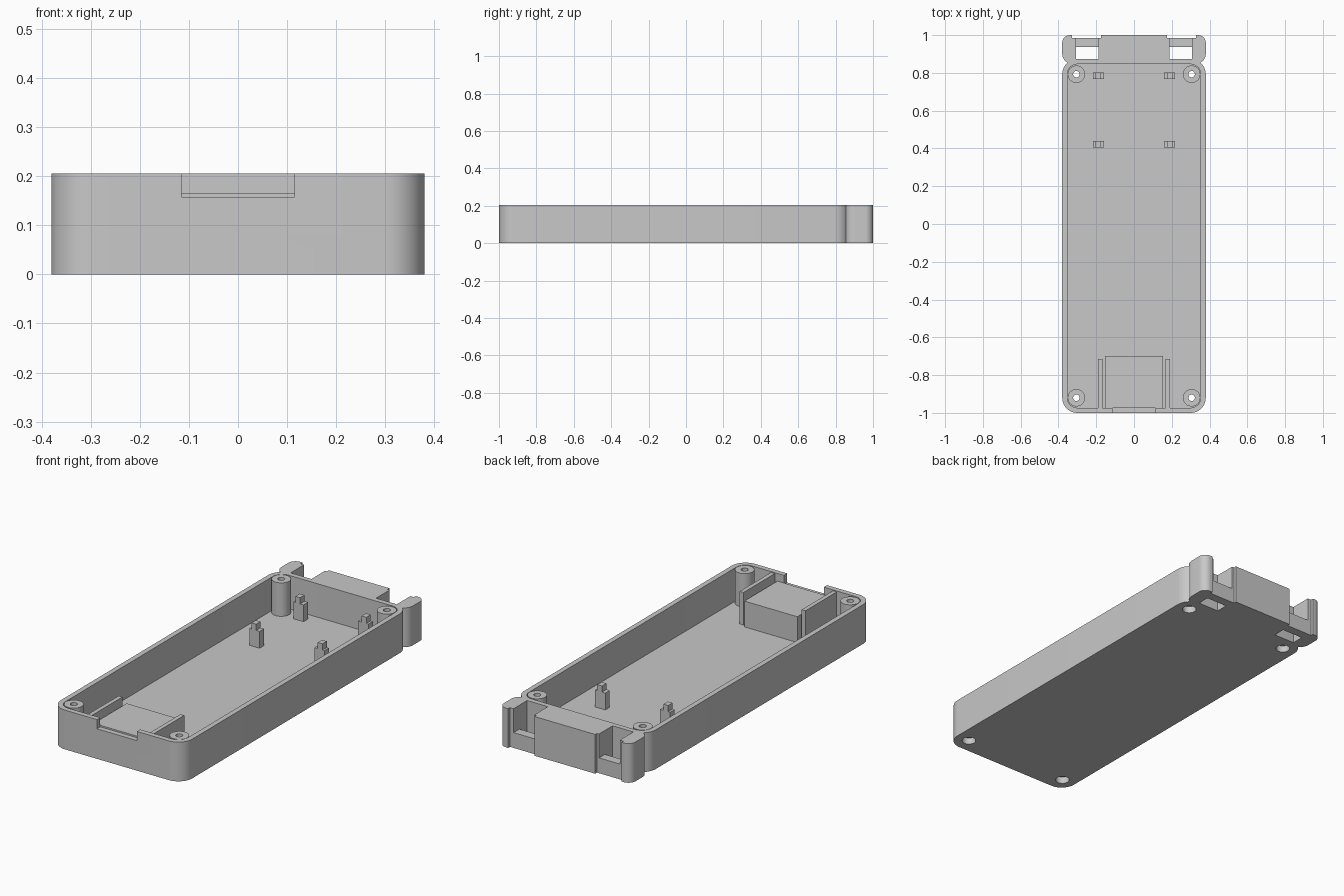
import bpy, bmesh, math

cube = bpy.data.objects.get("Cube")
if cube:
    bpy.data.objects.remove(cube, do_unlink=True)

grey = bpy.data.materials.new("plain grey")
grey.use_nodes = True
colour = (0.58, 0.58, 0.58, 1)
grey.diffuse_color = colour
grey.node_tree.nodes["Principled BSDF"].inputs["Base Color"].default_value = colour

HEIGHT, FLOOR, WALL = 0.205, 0.03, 0.027
HALF, FRONT, BACK, RADIUS = 0.38, -1.0, 0.873, 0.08
POSTS = [(sx * 0.305, y) for sx in (-1, 1) for y in (-0.92, 0.793)]


def rounded(corners, steps=12):
    """Counter-clockwise outline from (x, y, radius); rounded corners are right angles."""
    out = []
    for i, (x, y, r) in enumerate(corners):
        if not r:
            out.append((x, y))
            continue
        px, py, _ = corners[i - 1]
        nx, ny, _ = corners[(i + 1) % len(corners)]
        a = math.atan2(py - y, px - x)
        b = math.atan2(ny - y, nx - x)
        cx = x + r * (math.cos(a) + math.cos(b))
        cy = y + r * (math.sin(a) + math.sin(b))
        for k in range(steps + 1):
            t = b + math.pi + math.pi / 2 * k / steps
            out.append((cx + r * math.cos(t), cy + r * math.sin(t)))
    return out


def prism(name, outline, z0, z1):
    bm = bmesh.new()
    face = bm.faces.new([bm.verts.new((x, y, z0)) for x, y in outline])
    top = bmesh.ops.extrude_face_region(bm, geom=[face])["geom"]
    bmesh.ops.translate(bm, vec=(0, 0, z1 - z0),
                        verts=[v for v in top if isinstance(v, bmesh.types.BMVert)])
    bmesh.ops.recalc_face_normals(bm, faces=bm.faces)
    mesh = bpy.data.meshes.new(name)
    bm.to_mesh(mesh)
    bm.free()
    mesh.materials.append(grey)
    ob = bpy.data.objects.new(name, mesh)
    bpy.context.collection.objects.link(ob)
    return ob


def rect(x0, x1, y0, y1, r=0):
    return rounded([(x0, y0, r), (x1, y0, r), (x1, y1, r), (x0, y1, r)])


def box(name, x0, x1, y0, y1, z0, z1):
    return prism(name, rect(x0, x1, y0, y1), z0, z1)


def cylinder(name, x, y, r, z0, z1, n=40):
    ring = [(x + r * math.cos(math.tau * k / n), y + r * math.sin(math.tau * k / n))
            for k in range(n)]
    return prism(name, ring, z0, z1)


def activate(ob):
    bpy.ops.object.select_all(action="DESELECT")
    ob.select_set(True)
    bpy.context.view_layer.objects.active = ob


def combine(target, tool, operation):
    mod = target.modifiers.new("cut", "BOOLEAN")
    mod.operation, mod.solver, mod.object = operation, "EXACT", tool
    activate(target)
    bpy.ops.object.modifier_apply(modifier=mod.name)
    bpy.data.objects.remove(tool, do_unlink=True)


# Open tray with rounded corners
tray = prism("tray", rect(-HALF, HALF, FRONT, BACK, RADIUS), 0, HEIGHT)
cavity = prism("cavity", rect(-HALF + WALL, HALF - WALL, FRONT + WALL, BACK - WALL,
                              RADIUS - WALL), FLOOR, HEIGHT + 0.1)
combine(tray, cavity, "DIFFERENCE")

# Corner screw posts with through holes and counterbores underneath
for x, y in POSTS:
    combine(tray, cylinder("post", x, y, 0.046, FLOOR - 0.01, HEIGHT), "UNION")
for x, y in POSTS:
    combine(tray, cylinder("hole", x, y, 0.017, -0.1, HEIGHT + 0.1), "DIFFERENCE")
    combine(tray, cylinder("counterbore", x, y, 0.034, -0.1, 0.035), "DIFFERENCE")

# Slot in the front wall
combine(tray, box("slot", -0.115, 0.115, FRONT - 0.1, FRONT + WALL + 0.01, 0.157, 0.4),
        "DIFFERENCE")

# Raised connector bed behind the slot
box("connector_bed", -0.153, 0.153, -0.70, FRONT + WALL, FLOOR, 0.165)

# Solid block on the back wall, with a small step at each side
prism("rear_block", [(-0.187, BACK), (0.187, BACK), (0.187, 0.985), (0.175, 0.985),
                     (0.175, 1), (-0.175, 1), (-0.175, 0.985), (-0.187, 0.985)], 0, HEIGHT)

for side, s in (("left", 1), ("right", -1)):
    def sided_box(name, x0, x1, *rest):
        return box(f"{side}_{name}", min(s * x0, s * x1), max(s * x0, s * x1), *rest)

    # Guide rib beside the connector bed
    sided_box("guide_rib", 0.168, 0.19, -0.715, FRONT + WALL, FLOOR, 0.2)

    # Low sill closing the rear strap opening
    sided_box("strap_sill", 0.187, 0.307, 0.937, 0.985, 0, 0.08)

    # Rounded rear ear
    ear = rounded([(0.307, 0.85, 0), (HALF, 0.85, 0.05), (HALF, 1, 0.04),
                   (0.328, 1, 0), (0.328, 0.985, 0), (0.307, 0.985, 0)])
    prism(f"{side}_rear_ear", [(s * x, y) for x, y in ear], 0, HEIGHT)

    # Board supports with locating pegs
    for place, y in (("back", 0.785), ("middle", 0.422)):
        sided_box(f"{place}_support", 0.158, 0.217, y - 0.018, y + 0.018, FLOOR, 0.118)
        sided_box(f"{place}_peg", 0.178, 0.205, y - 0.018, y + 0.018, 0.118, 0.15)

# Smooth the round walls and keep the edges sharp
for ob in list(bpy.context.scene.objects):
    if ob.type == "MESH" and grey.name in ob.data.materials:
        activate(ob)
        bpy.ops.object.shade_smooth_by_angle(angle=math.radians(30))
